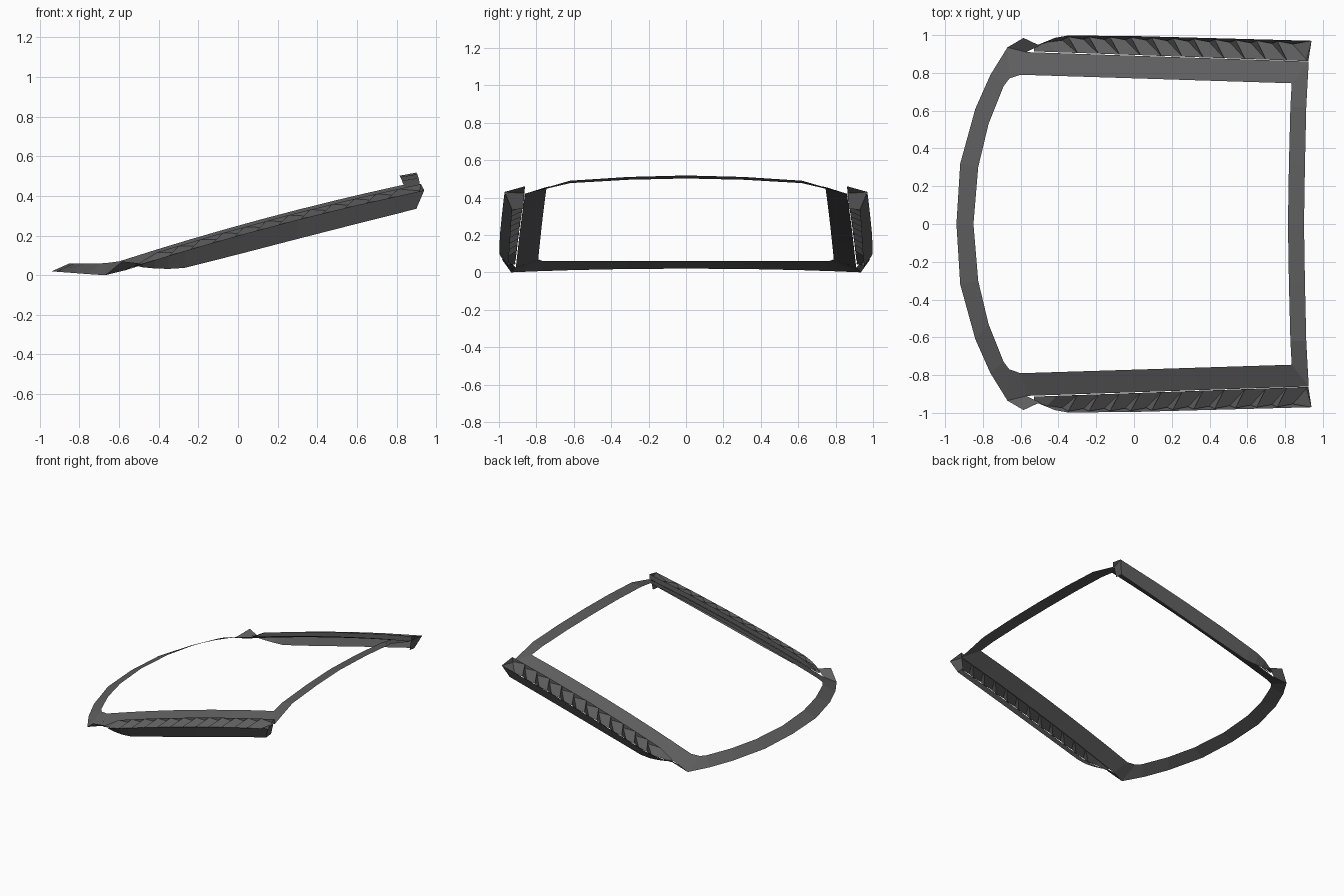
import bpy, bmesh

if "Cube" in bpy.data.objects:
    bpy.data.objects.remove(bpy.data.objects["Cube"])

DARK = bpy.data.materials.new("dark_grey")
DARK.diffuse_color = (0.11, 0.11, 0.11, 1)
DARK.use_nodes = True
DARK.node_tree.nodes["Principled BSDF"].inputs["Base Color"].default_value = DARK.diffuse_color


def zc(x, drop=0.0):
    """Height of the gently bowed, rearward rising side line."""
    return 0.25 + 0.278 * x - 0.037 * x * x - drop


def lerp(table, x):
    for (x0, v0), (x1, v1) in zip(table, table[1:]):
        if x <= x1:
            return v0 + (v1 - v0) * (x - x0) / (x1 - x0)
    return table[-1][1]


def make(name, strips, up=True):
    """Build strips (lists of equal-length point rows), mirrored over y = 0."""
    bm = bmesh.new()
    for rows in strips:
        grid = [[bm.verts.new(p) for p in row] for row in rows]
        for r0, r1 in zip(grid, grid[1:]):
            for i in range(len(r0) - 1):
                bm.faces.new((r0[i], r0[i + 1], r1[i + 1], r1[i]))
    bmesh.ops.remove_doubles(bm, verts=bm.verts, dist=0.0005)
    bm.normal_update()
    for f in bm.faces:
        if (f.normal.z if up else f.normal.y) < 0:
            f.normal_flip()
    me = bpy.data.meshes.new(name)
    bm.to_mesh(me)
    bm.free()
    me.materials.append(DARK)
    ob = bpy.data.objects.new(name, me)
    bpy.context.collection.objects.link(ob)
    m = ob.modifiers.new("mirror", 'MIRROR')
    m.use_axis = (False, True, False)
    m.merge_threshold = 0.0005
    return ob


# Front bow, ending in the upturned corner
bow_out = [(-0.94, 0, 0.02), (-0.92, 0.32, 0.018), (-0.84, 0.61, 0.012),
           (-0.76, 0.79, 0.006), (-0.67, 0.935, 0.0), (-0.57, 0.91, 0.025)]
bow_in = [(-0.85, 0, 0.06), (-0.825, 0.30, 0.06), (-0.77, 0.53, 0.06),
          (-0.69, 0.73, 0.06), (-0.66, 0.77, 0.062), (-0.60, 0.79, 0.07)]
tip = [(-0.67, 0.935, 0.0), (-0.585, 0.985, 0.07)]
make("front_bow", [[bow_out, bow_in],
                   [tip, [(-0.57, 0.91, 0.025), (-0.50, 0.945, 0.06)]]])

# Sloping side rails
N = 8
rail_in, rail_out = [], []
for i in range(N + 1):
    t = i / N
    xi, xo = -0.60 + 1.435 * t, -0.57 + 1.495 * t
    rail_in.append((xi, 0.79 - 0.045 * t, zc(xi)))
    rail_out.append((xo, 0.91 - 0.05 * t, zc(xo, 0.055)))
make("side_rail", [[rail_out, rail_in]])

# Arched rear crossbar
bar_in = [(0.815, 0, 0.502), (0.82, 0.31, 0.495), (0.828, 0.62, 0.477), rail_in[-1]]
bar_out = [(0.90, 0, 0.518), (0.905, 0.31, 0.510), (0.912, 0.62, 0.490), rail_out[-1]]
make("rear_crossbar", [[bar_in, bar_out]])

# Outer skirt of each side vent, leaning inward at the bottom
top_y = [(-0.53, 0.94), (-0.42, 0.985), (-0.35, 0.998), (0, 0.995), (0.94, 0.97)]
low_y = [(-0.53, 0.935), (-0.38, 0.955), (0, 0.945), (0.94, 0.93)]
low_z = [(-0.53, 0.052), (-0.48, 0.04), (-0.38, 0.03), (-0.27, 0.037), (0, 0.105),
         (0.45, 0.222), (0.90, 0.335)]
top, low = [], []
for x in (-0.53, -0.48, -0.42, -0.35, -0.27, 0, 0.3, 0.6, 0.94):
    xb = min(x, 0.90)
    top.append((x, lerp(top_y, x), zc(x, 0.05)))
    low.append((xb, lerp(low_y, x), lerp(low_z, xb)))
make("vent_skirt", [[top, low]], up=False)

# Inner lip between rail and louvres
lip = []
for x in (-0.53, -0.4, -0.1, 0.25, 0.6, 0.923):
    y = 0.895 - 0.0355 * x
    h = 0.04 * min(1, (x + 0.53) / 0.13)
    lip.append([(x, y, zc(x, 0.055)), (x, y, zc(x, 0.055) + h)])
make("vent_inner_lip", [lip], up=False)

# Louvre slats: each dips to the rear, with a riser up to the next one
COUNT, X0, X1 = 12, -0.46, 0.87
pitch = (X1 - X0) / COUNT
cap_top = [(0.923, 0.862, 0.46), (0.94, 0.97, 0.43)]


def edge(x, drop=0.0, back=0.0):
    xi, xo = x + 0.05, x - back
    return [(xi, 0.895 - 0.0355 * xi, zc(xi, 0.015 + drop)),
            (xo, lerp(top_y, xo) - 0.006 - drop * 0.4, zc(xo, 0.05 + drop * 0.6))]


nose_z = zc(-0.53, 0.05)
slats = [[[(-0.53, 0.914, nose_z), (-0.53, 0.94, nose_z)], edge(X0)]]
for i in range(COUNT):
    x = X0 + i * pitch
    last = i == COUNT - 1
    slats.append([edge(x), edge(x + pitch, 0.034, 0.03),
                  cap_top if last else edge(x + pitch)])
make("vent_louvres", slats)

# Rear end cap closing each vent
make("vent_end_cap", [[cap_top, [(0.90, 0.87, 0.34), (0.90, 0.93, 0.335)]]])
